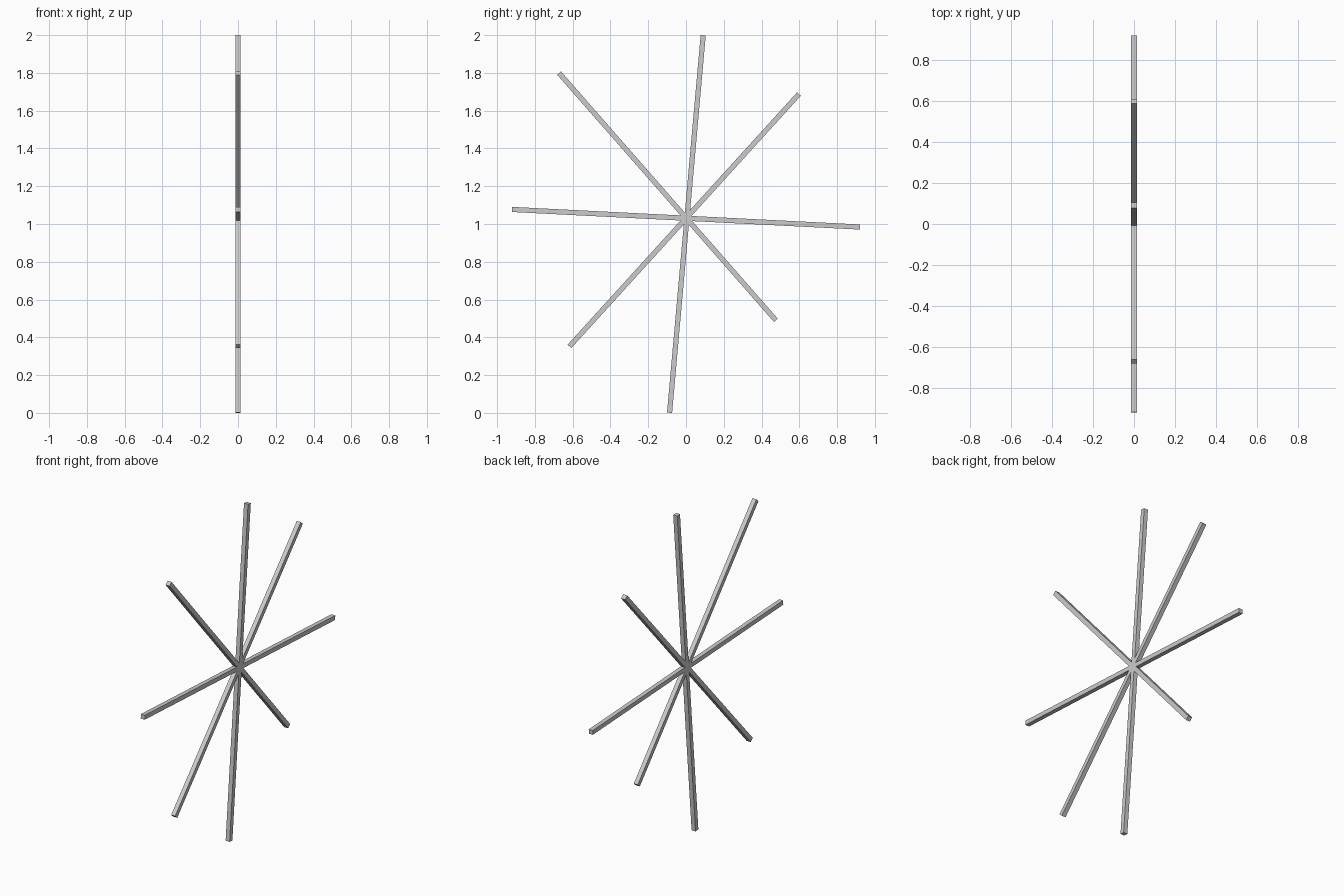
import bpy
from mathutils import Vector

if "Cube" in bpy.data.objects:
    bpy.data.objects.remove(bpy.data.objects["Cube"])

T = 0.027  # square bar thickness


def bar(name, a, b):
    """Square bar between two (y, z) end points in the x = 0 plane."""
    a, b = Vector((0, *a)), Vector((0, *b))
    d = b - a
    bpy.ops.mesh.primitive_cube_add(size=1, location=(a + b) / 2)
    o = bpy.context.object
    o.name = name
    o.scale = (T, T, d.length)
    o.rotation_euler = Vector((0, 0, 1)).rotation_difference(d).to_euler()
    bpy.ops.object.transform_apply(location=False, rotation=True, scale=True)
    return o


# four straight bars crossing at a common hub
bar("upright_bar", (-0.087, 0.001), (0.091, 1.999))
bar("level_bar", (-0.921, 1.077), (0.921, 0.984))
bar("rising_bar", (-0.617, 0.352), (0.598, 1.688))
bar("falling_bar", (-0.672, 1.799), (0.476, 0.490))
